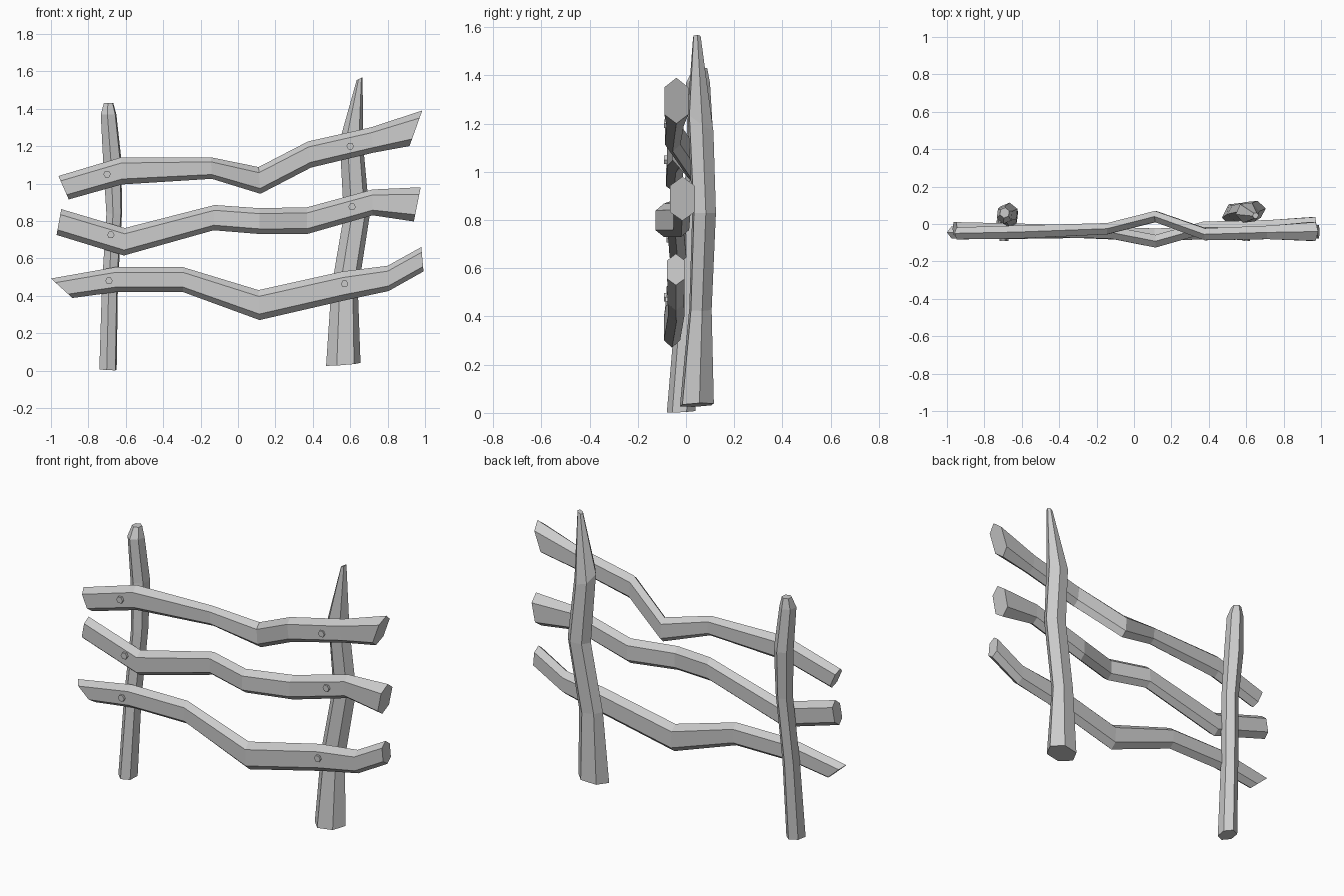
import bpy, bmesh, math
from mathutils import Vector


def loft(name, rings):
    # Skin equal-sided rings and close both ends
    bm = bmesh.new()
    loops = [[bm.verts.new(p) for p in r] for r in rings]
    n = len(loops[0])
    for a, b in zip(loops, loops[1:]):
        for i in range(n):
            j = (i + 1) % n
            bm.faces.new((a[i], a[j], b[j], b[i]))
    bm.faces.new(loops[0])
    bm.faces.new(loops[-1])
    bmesh.ops.recalc_face_normals(bm, faces=bm.faces)
    me = bpy.data.meshes.new(name)
    bm.to_mesh(me)
    bm.free()
    ob = bpy.data.objects.new(name, me)
    bpy.context.collection.objects.link(ob)
    return ob


def post(name, rows, turn):
    # Rows: z, centre x, centre y, half width x, half width y, tilt in x, tilt in y
    rings = []
    for z, cx, cy, hx, hy, tx, ty in rows:
        ring = []
        for k in range(6):
            a = math.radians(turn + 60 * k)
            dx, dy = hx * math.cos(a), hy * math.sin(a)
            ring.append((cx + dx, cy + dy, z + tx * dx + ty * dy))
        rings.append(ring)
    loft(name, rings)


def rail(name, rows):
    # Rows: top x, top z, bottom x, bottom z, centre y, half depth
    rings = []
    for xt, zt, xb, zb, y, d in rows:
        t, b = Vector((xt, y, zt)), Vector((xb, y, zb))
        off = Vector((0, d, 0))
        u, l = t.lerp(b, 0.21), t.lerp(b, 0.8)
        rings.append([t, u - off, l - off, b, l + off, u + off])
    loft(name, rings)


# Posts
post("left_post", [
    (0.005, -0.695, -0.02, 0.05, 0.06, -0.05, 0.05),
    (0.45, -0.685, 0.01, 0.046, 0.052, 0, 0),
    (0.84, -0.662, 0.04, 0.045, 0.052, 0, 0),
    (1.12, -0.672, 0.06, 0.053, 0.055, 0, 0),
    (1.37, -0.692, 0.05, 0.045, 0.05, 0, 0),
    (1.43, -0.692, 0.06, 0.027, 0.028, 0, 0)], 22)
post("right_post", [
    (0.033, 0.563, 0.045, 0.093, 0.076, 0.08, 0.05),
    (0.43, 0.57, 0.06, 0.072, 0.05, -0.1, 0),
    (0.83, 0.635, 0.075, 0.07, 0.053, 0, 0),
    (1.21, 0.607, 0.06, 0.064, 0.058, -0.2, -0.7),
    (1.56, 0.65, 0.045, 0.016, 0.017, 0.5, 0)], 8)

# Crooked rails
rail("top_rail", [
    (-0.96, 1.04, -0.905, 0.915, -0.05, 0.032),
    (-0.625, 1.14, -0.62, 0.995, -0.043, 0.035),
    (-0.145, 1.14, -0.14, 1.025, -0.025, 0.03),
    (0.11, 1.088, 0.12, 0.945, 0.04, 0.03),
    (0.375, 1.225, 0.39, 1.085, -0.055, 0.032),
    (0.71, 1.30, 0.725, 1.165, -0.045, 0.036),
    (0.985, 1.39, 0.917, 1.20, -0.04, 0.05)])
rail("middle_rail", [
    (-0.945, 0.863, -0.97, 0.725, -0.025, 0.035),
    (-0.605, 0.762, -0.61, 0.615, -0.033, 0.035),
    (-0.125, 0.885, -0.13, 0.75, -0.045, 0.033),
    (0.115, 0.868, 0.115, 0.73, -0.092, 0.034),
    (0.37, 0.873, 0.37, 0.73, -0.02, 0.033),
    (0.72, 0.968, 0.72, 0.83, -0.015, 0.036),
    (0.977, 0.98, 0.94, 0.797, -0.015, 0.052)])
rail("bottom_rail", [
    (-1.0, 0.492, -0.885, 0.388, -0.045, 0.032),
    (-0.655, 0.553, -0.65, 0.42, -0.045, 0.035),
    (-0.295, 0.553, -0.295, 0.42, -0.042, 0.033),
    (0.11, 0.43, 0.115, 0.27, -0.058, 0.034),
    (0.56, 0.53, 0.57, 0.375, -0.04, 0.034),
    (0.8, 0.56, 0.805, 0.425, -0.042, 0.034),
    (0.98, 0.66, 0.992, 0.53, -0.042, 0.036)])

# Hexagonal bolt heads where rails meet posts
bolts = [(-0.70, 1.05, -0.092), (0.60, 1.20, -0.092),
         (-0.68, 0.725, -0.08), (0.61, 0.875, -0.064),
         (-0.69, 0.48, -0.092), (0.57, 0.463, -0.086)]
for i, (x, z, front) in enumerate(bolts):
    angles = [math.radians(60 * k) for k in range(6)]
    loft(f"bolt_{i + 1}", [[(x + 0.02 * math.cos(a), y, z + 0.02 * math.sin(a))
                            for a in angles] for y in (front, front + 0.04)])
